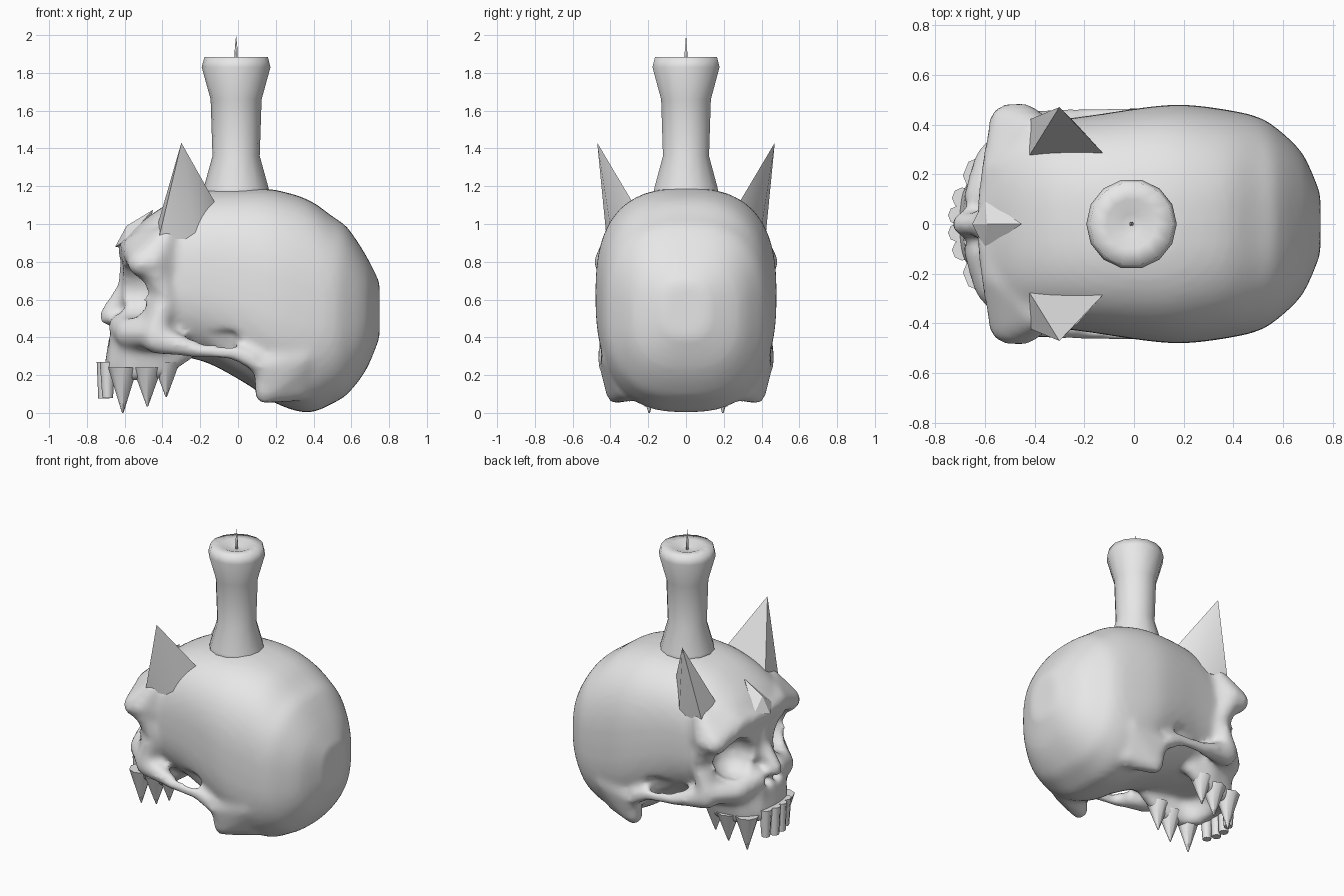
import bpy, bmesh, math
from mathutils import Vector

if "Cube" in bpy.data.objects:
    bpy.data.objects.remove(bpy.data.objects["Cube"], do_unlink=True)

grey = bpy.data.materials.new("bone grey")
grey.use_nodes = True
grey.diffuse_color = (0.8, 0.8, 0.8, 1)
grey.node_tree.nodes["Principled BSDF"].inputs["Base Color"].default_value = (0.8, 0.8, 0.8, 1)


def make_object(name, bm):
    bmesh.ops.recalc_face_normals(bm, faces=bm.faces)
    mesh = bpy.data.meshes.new(name)
    bm.to_mesh(mesh)
    bm.free()
    mesh.materials.append(grey)
    obj = bpy.data.objects.new(name, mesh)
    bpy.context.collection.objects.link(obj)
    return obj


def smooth(obj, angle):
    bpy.ops.object.select_all(action="DESELECT")
    obj.select_set(True)
    bpy.context.view_layer.objects.active = obj
    bpy.ops.object.shade_smooth_by_angle(angle=math.radians(angle))


def add_hull(target, points):
    """Add the convex hull of the points to a bmesh."""
    part = bmesh.new()
    for p in points:
        part.verts.new(p)
    result = bmesh.ops.convex_hull(part, input=part.verts)
    unused = {v for v in result["geom_interior"] + result["geom_unused"]
              if isinstance(v, bmesh.types.BMVert)}
    bmesh.ops.delete(part, geom=list(unused), context="VERTS")
    bmesh.ops.recalc_face_normals(part, faces=part.faces)
    mesh = bpy.data.meshes.new("temp")
    part.to_mesh(mesh)
    part.free()
    target.from_mesh(mesh)
    bpy.data.meshes.remove(mesh)


ball = bmesh.new()
bmesh.ops.create_icosphere(ball, subdivisions=2, radius=1)
BALL = [v.co.copy() for v in ball.verts]
ball.free()


def add_blob(target, balls, sides=(1, -1)):
    """Hull around balls given as x, y, z, radius, repeated on each side."""
    for s in sides:
        add_hull(target, [Vector((x, s * y, z)) + d * r for x, y, z, r in balls for d in BALL])


def add_bone(target, balls):
    for pair in zip(balls, balls[1:]):
        add_blob(target, pair)


# Cranium: rounded sections along x (x, bottom, top, half width)
stations = [Vector(s) for s in (
    (0.75, 0.40, 0.69, 0.12), (0.68, 0.23, 0.83, 0.28), (0.58, 0.10, 0.98, 0.38),
    (0.50, 0.05, 1.04, 0.43), (0.37, 0.00, 1.13, 0.46), (0.20, 0.05, 1.18, 0.48),
    (0.05, 0.15, 1.19, 0.47), (-0.15, 0.26, 1.18, 0.44), (-0.30, 0.30, 1.14, 0.42),
    (-0.40, 0.32, 1.09, 0.41), (-0.50, 0.36, 1.02, 0.39), (-0.57, 0.45, 0.95, 0.33),
    (-0.61, 0.60, 0.90, 0.20))]


def in_between(points, steps):
    """Smooth curve through the points."""
    p = [points[0]] + points + [points[-1]]
    for a, b, c, d in zip(p, p[1:], p[2:], p[3:]):
        for k in range(steps):
            t = k / steps
            yield b + (c - a) * (t / 2) + (a - 2.5 * b + 2 * c - d / 2) * t ** 2 \
                + (b * 1.5 - c * 1.5 + (d - a) / 2) * t ** 3
    yield points[-1]


def power(v):
    return math.copysign(abs(v) ** (2 / 2.6), v)


bm = bmesh.new()
rings = []
for x, low, high, wide in in_between(stations, 3):
    ring = []
    for i in range(48):
        a = math.tau * i / 48
        z = (low + high) / 2 + power(math.sin(a)) * (high - low) / 2
        ring.append(bm.verts.new((x, wide * power(math.cos(a)), z)))
    rings.append(ring)
for a, b in zip(rings, rings[1:]):
    for i in range(48):
        j = (i + 1) % 48
        bm.faces.new((a[i], a[j], b[j], b[i]))
bm.faces.new(rings[0])
bm.faces.new(rings[-1])
bmesh.ops.recalc_face_normals(bm, faces=bm.faces)

# Brow with flared wings rising to the horn roots
add_bone(bm, [(-0.57, 0, 0.86, 0.07), (-0.55, 0.2, 0.87, 0.07), (-0.51, 0.41, 0.79, 0.075)])
add_blob(bm, [(-0.51, 0.41, 0.79, 0.075), (-0.45, 0.42, 0.80, 0.07), (-0.38, 0.37, 0.93, 0.06),
              (-0.52, 0.22, 0.89, 0.07), (-0.36, 0.36, 0.75, 0.06)])
# Outer and lower eye rims
add_bone(bm, [(-0.45, 0.41, 0.78, 0.07), (-0.38, 0.38, 0.62, 0.06), (-0.43, 0.38, 0.45, 0.07)])
add_bone(bm, [(-0.43, 0.38, 0.42, 0.08), (-0.56, 0.24, 0.42, 0.09), (-0.62, 0.1, 0.46, 0.07)])
# Nose bridge
add_bone(bm, [(-0.57, 0, 0.78, 0.06), (-0.59, 0, 0.66, 0.05), (-0.69, 0, 0.51, 0.05)])
# Cheek arch and the bone behind the ear
add_bone(bm, [(-0.43, 0.38, 0.39, 0.08), (-0.2, 0.425, 0.33, 0.04),
              (0, 0.43, 0.315, 0.042), (0.12, 0.41, 0.26, 0.06)])
add_blob(bm, [(0.14, 0.40, 0.25, 0.06), (0.14, 0.37, 0.10, 0.055), (0.32, 0.30, 0.13, 0.07),
              (0.35, 0.38, 0.30, 0.07)])
# Upper jaw and gum line
add_blob(bm, [(-0.62, s * 0.1, 0.38, 0.07) for s in (1, -1)]
         + [(-0.52, s * 0.2, 0.40, 0.08) for s in (1, -1)]
         + [(-0.28, s * 0.2, 0.40, 0.08) for s in (1, -1)], sides=(1,))
gum = [(-0.66, 0, 0.24, 0.05), (-0.645, 0.11, 0.23, 0.055), (-0.58, 0.185, 0.22, 0.055),
       (-0.42, 0.215, 0.23, 0.055), (-0.29, 0.21, 0.31, 0.05)]
root = [(-0.63, 0, 0.38, 0.06), (-0.61, 0.11, 0.38, 0.07), (-0.53, 0.21, 0.40, 0.08),
        (-0.41, 0.24, 0.40, 0.08), (-0.28, 0.22, 0.40, 0.07)]
for i in range(4):
    add_blob(bm, gum[i:i + 2] + root[i:i + 2])
skull = make_object("skull", bm)

# Hollows: eye sockets, nostrils, temple openings, ear dents
bm = bmesh.new()
add_blob(bm, [(-0.72, 0.24, 0.65, 0.14), (-0.54, 0.255, 0.64, 0.145)])
add_blob(bm, [(-0.74, 0.045, 0.41, 0.03), (-0.64, 0.05, 0.44, 0.035)])
add_blob(bm, [(-0.15, 0.40, 0.405, 0.035), (-0.03, 0.41, 0.405, 0.035),
              (-0.20, 0.34, 0.20, 0.05), (-0.06, 0.34, 0.20, 0.05)])
add_blob(bm, [(0.13, 0.49, 0.29, 0.05)])
hollows = make_object("hollows_cutter", bm)
hollows.hide_render = True

# Fuse the bones, carve the hollows, then soften
fuse = skull.modifiers.new("fuse", "REMESH")
fuse.mode = "VOXEL"
fuse.voxel_size = 0.02
carve = skull.modifiers.new("carve", "BOOLEAN")
carve.operation = "DIFFERENCE"
carve.object = hollows
carve.solver = "EXACT"
even = skull.modifiers.new("even", "REMESH")
even.mode = "VOXEL"
even.voxel_size = 0.02
soften = skull.modifiers.new("soften", "SMOOTH")
soften.factor = 0.5
soften.iterations = 7
bpy.context.view_layer.update()
graph = bpy.context.evaluated_depsgraph_get()
final = bpy.data.meshes.new_from_object(skull.evaluated_get(graph))
skull.modifiers.clear()
skull.data = final
final.materials.clear()
final.materials.append(grey)
bpy.data.objects.remove(hollows, do_unlink=True)
smooth(skull, 60)

# Teeth: tapered pegs (x, y, tip height, root height, root radius, tip radius)
bm = bmesh.new()
for x, y, tip, top, r1, r2 in [
        (-0.71, 0.035, 0.075, 0.27, 0.038, 0.03), (-0.69, 0.105, 0.08, 0.27, 0.042, 0.028),
        (-0.61, 0.195, 0.0, 0.24, 0.078, 0.004), (-0.48, 0.215, 0.035, 0.24, 0.078, 0.004),
        (-0.38, 0.215, 0.085, 0.27, 0.072, 0.004)]:
    for s in (1, -1):
        made = bmesh.ops.create_cone(bm, cap_ends=True, segments=8, radius1=r2,
                                     radius2=r1, depth=top - tip)
        bmesh.ops.translate(bm, verts=made["verts"], vec=(x, s * y, (top + tip) / 2))
smooth(make_object("teeth", bm), 50)

# Horns, one on each flank of the forehead
for name, s in (("horn_positive_y", 1), ("horn_negative_y", -1)):
    bm = bmesh.new()
    add_hull(bm, [(-0.30, s * 0.47, 1.43), (-0.42, s * 0.42, 0.92), (-0.22, s * 0.39, 0.92),
                  (-0.12, s * 0.28, 1.11), (-0.43, s * 0.26, 0.98)])
    smooth(make_object(name, bm), 50)

# Forehead spike
bm = bmesh.new()
add_hull(bm, [(-0.65, 0, 0.88), (-0.60, 0.1, 0.91), (-0.60, -0.1, 0.91),
              (-0.59, 0, 0.99), (-0.45, 0, 1.075), (-0.50, 0, 0.85)])
make_object("forehead_spike", bm)


def lathe(name, profile, segments):
    bm = bmesh.new()
    verts = [bm.verts.new((r, 0, z)) for r, z in profile]
    edges = [bm.edges.new(pair) for pair in zip(verts, verts[1:])]
    bmesh.ops.spin(bm, geom=verts + edges, cent=(0, 0, 0), axis=(0, 0, 1),
                   angle=math.tau, steps=segments)
    bmesh.ops.remove_doubles(bm, verts=bm.verts, dist=0.0005)
    obj = make_object(name, bm)
    obj.location.x = -0.01
    smooth(obj, 110)


# Candle and wick
lathe("candle", [(0, 1.12), (0.18, 1.12), (0.172, 1.19), (0.125, 1.36), (0.135, 1.66),
                 (0.182, 1.83), (0.168, 1.885), (0.10, 1.885), (0.04, 1.86), (0, 1.86)], 14)
lathe("wick", [(0, 1.85), (0.01, 1.85), (0.007, 1.93), (0, 2.0)], 6)
